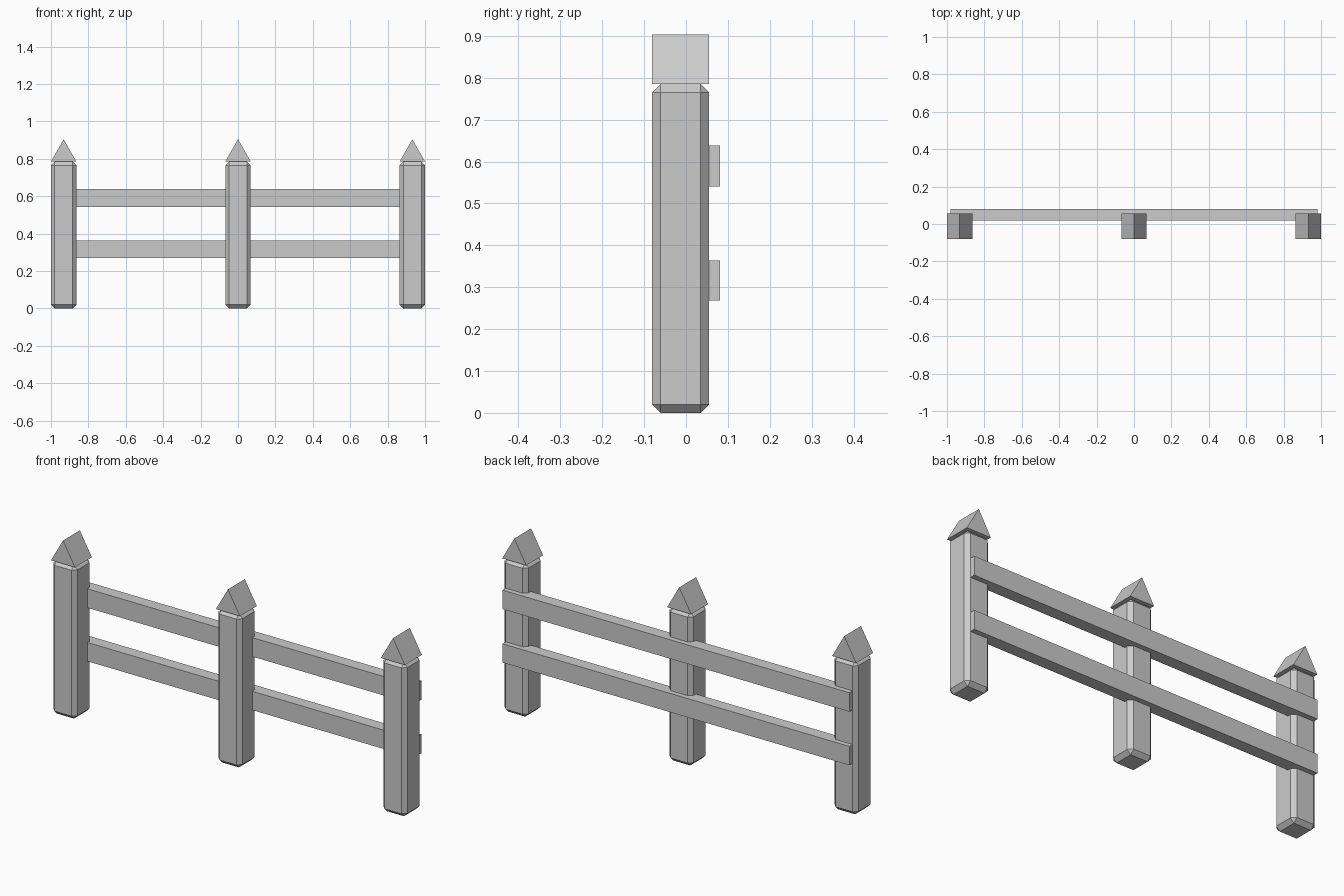
import bpy
import bmesh
from mathutils import Matrix, Vector

cube = bpy.data.objects.get("Cube")
if cube:
    bpy.data.objects.remove(cube, do_unlink=True)

grey = bpy.data.materials.new("plain_grey")
grey.use_nodes = True
colour = (0.6, 0.6, 0.6, 1)
grey.diffuse_color = colour
grey.node_tree.nodes["Principled BSDF"].inputs["Base Color"].default_value = colour


def finish(name, bm):
    bmesh.ops.recalc_face_normals(bm, faces=bm.faces)
    mesh = bpy.data.meshes.new(name)
    bm.to_mesh(mesh)
    bm.free()
    mesh.materials.append(grey)
    obj = bpy.data.objects.new(name, mesh)
    bpy.context.collection.objects.link(obj)
    return obj


def box(name, low, high, bevel=0):
    low, high = Vector(low), Vector(high)
    bm = bmesh.new()
    bmesh.ops.create_cube(bm, size=1, matrix=Matrix.Translation((low + high) / 2)
                          @ Matrix.Diagonal((*(high - low), 1)))
    if bevel:
        bmesh.ops.bevel(bm, geom=bm.edges[:], offset=bevel, segments=1,
                        affect='EDGES', profile=0.5)
    return finish(name, bm)


def gable(name, x, half, front, back, base, peak):
    # Triangular prism with its ridge running front to back
    bm = bmesh.new()
    profile = [(x - half, base), (x + half, base), (x, peak)]
    face = bm.faces.new([bm.verts.new((px, front, pz)) for px, pz in profile])
    extruded = bmesh.ops.extrude_face_region(bm, geom=[face], use_keep_orig=True)
    bmesh.ops.translate(bm, vec=(0, back - front, 0),
                        verts=[v for v in extruded["geom"] if isinstance(v, bmesh.types.BMVert)])
    return finish(name, bm)


HALF = 0.068
FRONT, BACK = -0.081, 0.055
POST_TOP, PEAK = 0.785, 0.904

# Chamfered posts with gabled caps
for side, x in (("right", HALF - 1), ("middle", 0), ("left", 1 - HALF)):
    box(f"{side}_post", (x - HALF, FRONT, 0), (x + HALF, BACK, POST_TOP), 0.02)
    gable(f"{side}_post_cap", x, HALF, FRONT, BACK, POST_TOP, PEAK)

# Rails set into the back of the posts
for level, bottom, top in (("lower", 0.268, 0.364), ("upper", 0.541, 0.638)):
    box(f"{level}_rail", (-0.98, 0.018, bottom), (0.98, 0.081, top))
